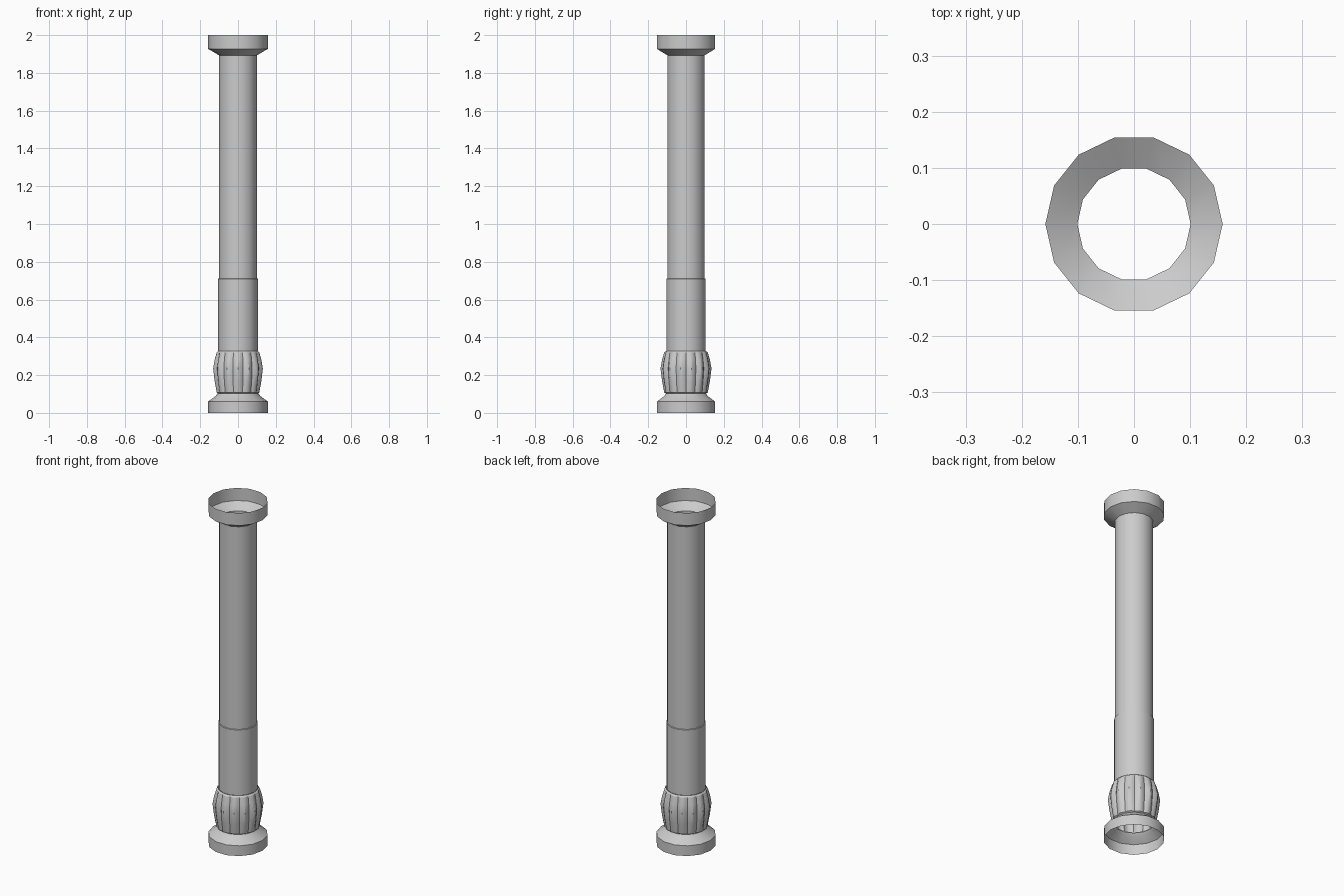
import bpy, bmesh, math

if "Cube" in bpy.data.objects:
    bpy.data.objects.remove(bpy.data.objects["Cube"])

SIDES = 14


def skin(name, rings, steps=1, smooth_angle=40):
    """Open tube through (z, crease radius, crest radius) rings."""
    bm = bmesh.new()
    n = SIDES * steps
    loops = []
    for z, crease, crest in rings:
        loop = []
        for i in range(n):
            a = 2 * math.pi * i / n
            r = crease + (crest - crease) * math.sin(math.pi * (i % steps) / steps)
            loop.append(bm.verts.new((r * math.cos(a), r * math.sin(a), z)))
        loops.append(loop)
    for lo, hi in zip(loops, loops[1:]):
        for i in range(n):
            j = (i + 1) % n
            bm.faces.new((lo[i], lo[j], hi[j], hi[i]))
    mesh = bpy.data.meshes.new(name)
    bm.to_mesh(mesh)
    bm.free()
    obj = bpy.data.objects.new(name, mesh)
    bpy.context.collection.objects.link(obj)
    bpy.ops.object.select_all(action='DESELECT')
    obj.select_set(True)
    bpy.context.view_layer.objects.active = obj
    bpy.ops.object.shade_smooth_by_angle(angle=math.radians(smooth_angle))
    return obj


def turned(name, profile):
    """Plain 14-sided turned part from a (radius, z) profile."""
    return skin(name, [(z, r, r) for r, z in profile])


# Open-bottomed foot with sloped shoulder
turned("base", [(0.158, 0), (0.158, 0.06), (0.12, 0.088), (0.108, 0.102)])

# Swollen drum with one rounded lobe per side and sharp creases between
skin("fluted_bulb", [(0.102, 0.106, 0.106), (0.107, 0.109, 0.115),
                     (0.17, 0.116, 0.127), (0.235, 0.121, 0.135),
                     (0.28, 0.116, 0.127), (0.32, 0.109, 0.115),
                     (0.328, 0.105, 0.105)],
     steps=4, smooth_angle=28)

# Slightly thicker lower shaft stepping in to the upper shaft
turned("shaft", [(0.105, 0.328), (0.105, 0.71), (0.101, 0.712), (0.101, 1.893)])

# Flared open capital
turned("capital", [(0.101, 1.893), (0.158, 1.927), (0.158, 2.0)])
